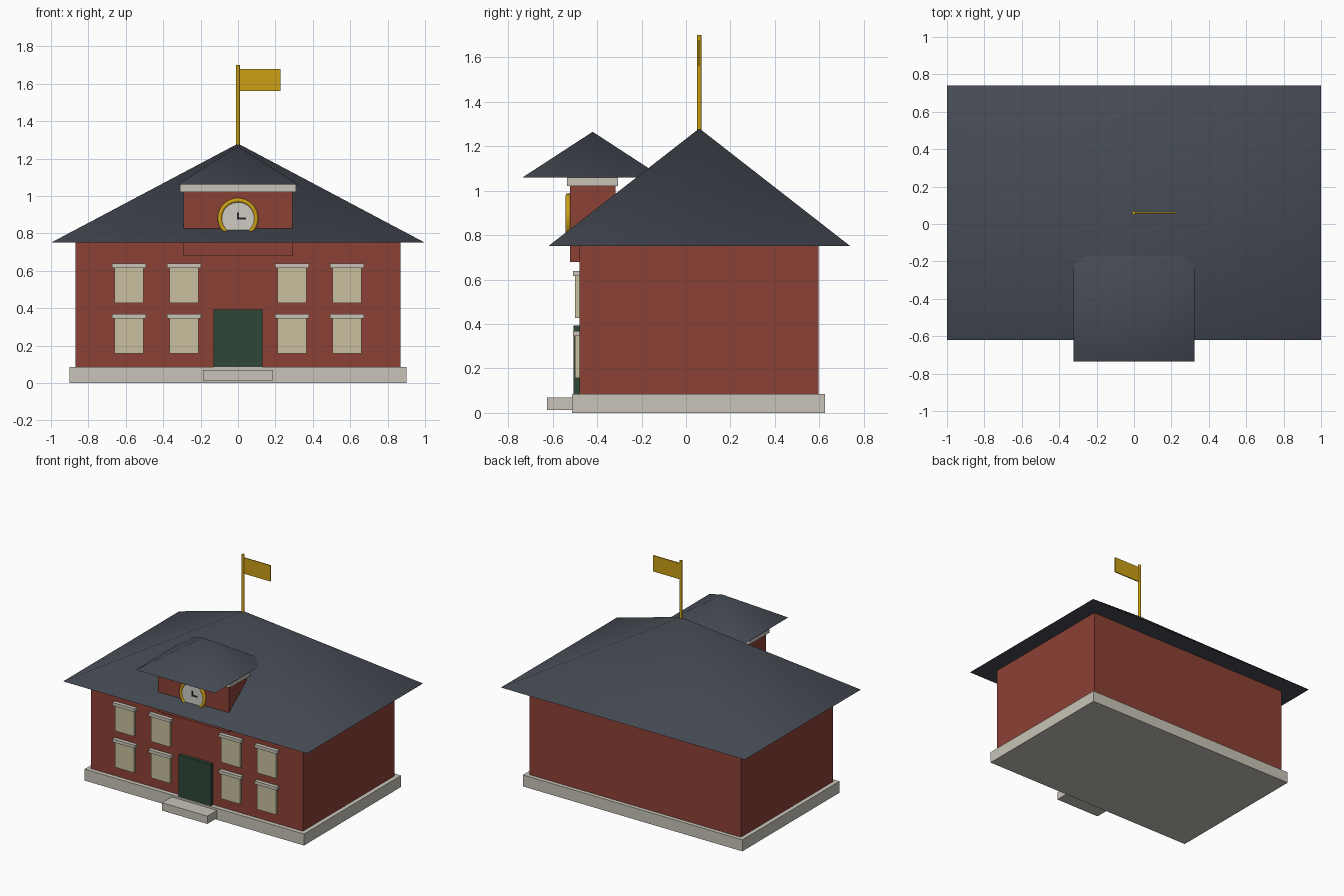
import bpy
import math

cube = bpy.data.objects.get("Cube")
if cube:
    bpy.data.objects.remove(cube, do_unlink=True)


def material(name, r, g, b):
    m = bpy.data.materials.new(name)
    m.use_nodes = True
    m.diffuse_color = (r, g, b, 1)
    bsdf = next(n for n in m.node_tree.nodes if n.type == "BSDF_PRINCIPLED")
    bsdf.inputs["Base Color"].default_value = (r, g, b, 1)
    return m


brick = material("red brick", 0.26, 0.052, 0.036)
stone = material("pale stone", 0.58, 0.55, 0.48)
slate = material("dark slate", 0.061, 0.07, 0.088)
glass = material("cream window", 0.58, 0.53, 0.34)
green = material("door green", 0.026, 0.062, 0.037)
gold = material("gold", 0.6, 0.35, 0.008)
white = material("clock white", 0.62, 0.6, 0.54)
black = material("clock hand black", 0.02, 0.022, 0.027)


def finish(name, mat):
    obj = bpy.context.object
    obj.name = name
    obj.data.materials.append(mat)
    return obj


def box(name, mat, x, y, z):
    """Box from (min, max) ranges on each axis."""
    ranges = (x, y, z)
    bpy.ops.mesh.primitive_cube_add(size=1, location=[sum(r) / 2 for r in ranges])
    obj = finish(name, mat)
    obj.scale = [r[1] - r[0] for r in ranges]
    bpy.ops.object.transform_apply(location=False, rotation=False, scale=True)
    return obj


def hip_roof(name, half_x, half_y, y, z0, z1):
    """Four-sided pyramid roof with soft hips and a sharp eave."""
    w, d = half_x, half_y
    mesh = bpy.data.meshes.new(name)
    corners = [(-w, -d, 0), (w, -d, 0), (w, d, 0), (-w, d, 0)]
    sides = [(i, (i + 1) % 4, 4) for i in range(4)]
    mesh.from_pydata(corners + [(0, 0, z1 - z0)], [], sides + [(3, 2, 1, 0)])
    obj = bpy.data.objects.new(name, mesh)
    bpy.context.collection.objects.link(obj)
    obj.location = (0, y, z0)
    bpy.ops.object.select_all(action="DESELECT")
    obj.select_set(True)
    bpy.context.view_layer.objects.active = obj
    finish(name, slate)
    bpy.ops.object.shade_smooth_by_angle(angle=math.radians(80))


def cylinder(name, mat, radius, depth, location, sides, rotation=(0, 0, 0)):
    bpy.ops.mesh.primitive_cylinder_add(vertices=sides, radius=radius, depth=depth,
                                        location=location, rotation=rotation)
    finish(name, mat)
    bpy.ops.object.shade_smooth_by_angle(angle=math.radians(50))


# Main building
box("foundation", stone, (-0.9, 0.9), (-0.512, 0.625), (0, 0.085))
box("front_step", stone, (-0.186, 0.186), (-0.625, -0.45), (0.012, 0.07))
box("main_walls", brick, (-0.868, 0.868), (-0.48, 0.596), (0.02, 0.75))
hip_roof("main_roof", 1.0, 0.68, 0.06, 0.75, 1.28)
box("front_door", green, (-0.132, 0.132), (-0.506, -0.47), (0.085, 0.393))

# Windows with lintels, two rows mirrored about the door
for row, z in (("lower", 0.158), ("upper", 0.428)):
    for side, sign in (("left", 1), ("right", -1)):
        for place, offset in (("inner", 0.288), ("outer", 0.583)):
            x = sign * offset
            tag = f"{row}_{side}_{place}"
            box(f"window_{tag}", glass, (x - 0.078, x + 0.078), (-0.499, -0.47), (z, z + 0.19))
            box(f"lintel_{tag}", stone, (x - 0.091, x + 0.091), (-0.508, -0.47), (z + 0.187, z + 0.21))

# Clock dormer
box("dormer_walls", brick, (-0.292, 0.292), (-0.523, -0.317), (0.68, 1.03))
box("dormer_cornice", stone, (-0.31, 0.31), (-0.535, -0.305), (1.02, 1.062))
hip_roof("dormer_roof", 0.324, 0.315, -0.42, 1.06, 1.265)

facing = (math.pi / 2, 0, 0)
cylinder("clock_face", white, 0.097, 0.02, (0, -0.523, 0.88), 32, facing)
bpy.ops.mesh.primitive_torus_add(major_radius=0.097, minor_radius=0.012, major_segments=32,
                                 minor_segments=8, location=(0, -0.53, 0.88), rotation=facing)
finish("clock_ring", gold)
bpy.ops.object.shade_smooth()
box("clock_hour_hand", black, (-0.005, 0.005), (-0.539, -0.53), (0.875, 0.912))
box("clock_minute_hand", black, (-0.005, 0.043), (-0.538, -0.53), (0.875, 0.884))

# Flag on the roof peak
cylinder("flag_pole", gold, 0.01, 0.46, (0, 0.06, 1.47), 12)
box("flag", gold, (0.008, 0.226), (0.056, 0.064), (1.56, 1.678))
